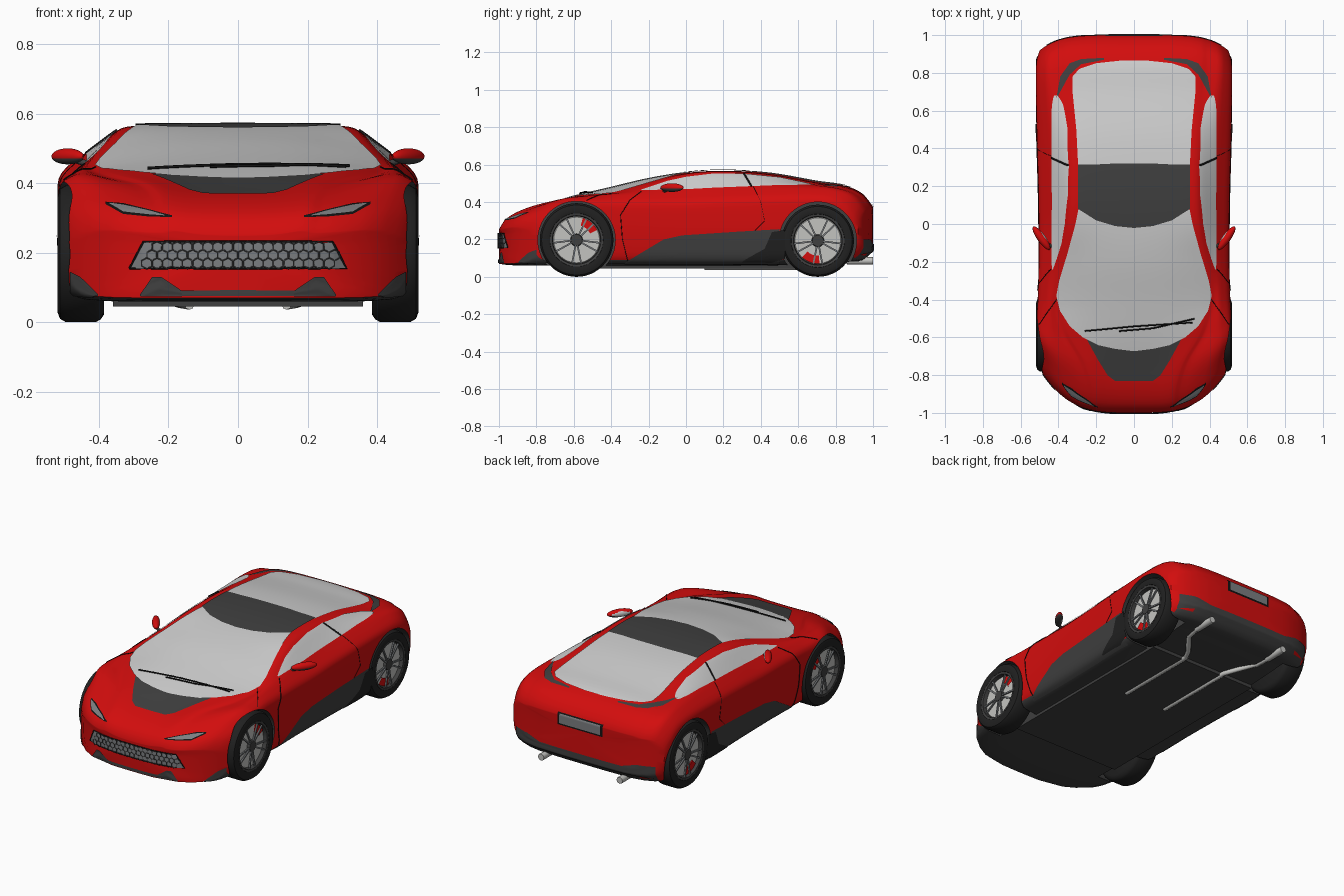
import bpy, bmesh, math
from mathutils import Vector, Matrix
from mathutils.bvhtree import BVHTree

if "Cube" in bpy.data.objects:
    bpy.data.objects.remove(bpy.data.objects["Cube"])


def material(name, *rgb):
    m = bpy.data.materials.new(name)
    m.use_nodes = True
    m.diffuse_color = (*rgb, 1)
    m.node_tree.nodes["Principled BSDF"].inputs["Base Color"].default_value = (*rgb, 1)
    return m


RED = material("red paint", .65, .004, .004)
DARK = material("dark grey trim", .05, .05, .05)
GLASS = material("pale glass", .62, .62, .62)
BLACK = material("black seam", .006, .006, .006)
TYRE = material("tyre rubber", .015, .015, .015)
SILVER = material("silver metal", .55, .55, .53)
GREY = material("mid grey", .2, .21, .22)


def finish(bm, name, *mats):
    bmesh.ops.recalc_face_normals(bm, faces=bm.faces)
    me = bpy.data.meshes.new(name)
    bm.to_mesh(me)
    bm.free()
    ob = bpy.data.objects.new(name, me)
    bpy.context.collection.objects.link(ob)
    for m in mats:
        me.materials.append(m)
    smooth(ob)
    return ob


def smooth(ob):
    bpy.ops.object.select_all(action='DESELECT')
    ob.select_set(True)
    bpy.context.view_layer.objects.active = ob
    bpy.ops.object.shade_smooth_by_angle(angle=math.radians(35))


# Body stations: y, sill z, shoulder z, half width, belt x, belt z, rail x, rail z, crown z
STATIONS = [
    (-1, .07, .25, .49, .40, .27, .22, .265, .25),
    (-.97, .065, .30, .50, .41, .315, .23, .31, .30),
    (-.88, .06, .35, .51, .43, .365, .24, .36, .35),
    (-.75, .06, .40, .517, .45, .42, .28, .40, .388),
    (-.6, .06, .41, .517, .45, .435, .37, .425, .43),
    (-.4, .06, .41, .51, .45, .445, .41, .45, .478),
    (-.2, .06, .41, .505, .45, .45, .38, .50, .525),
    (0, .06, .41, .505, .44, .46, .345, .55, .556),
    (.2, .06, .42, .508, .44, .47, .335, .563, .567),
    (.45, .06, .43, .515, .44, .485, .34, .545, .553),
    (.7, .07, .435, .52, .45, .485, .36, .50, .51),
    (.86, .08, .42, .52, .46, .465, .38, .475, .485),
    (.95, .09, .38, .515, .46, .425, .38, .435, .44),
    (1, .14, .33, .50, .45, .36, .38, .37, .375)]


def station(s):
    """Smooth interpolation of the station table."""
    k = max(i for i in range(len(STATIONS) - 1) if STATIONS[i][0] <= s)
    a, b = STATIONS[k], STATIONS[k + 1]
    p, q = STATIONS[max(k - 1, 0)], STATIONS[min(k + 2, len(STATIONS) - 1)]
    h = b[0] - a[0]
    t = (s - a[0]) / h
    out = []
    for i in range(1, len(a)):
        m0 = (b[i] - p[i]) / (b[0] - p[0]) * h
        m1 = (q[i] - a[i]) / (q[0] - a[0]) * h
        d = b[i] - a[i]
        out.append(a[i] + t * (m0 + t * (3 * d - 2 * m0 - m1 + t * (m0 + m1 - 2 * d))))
    return out


def section(s):
    zb, zs, w, xb, zbelt, xr, zr, zc = station(s)
    half = [(w - .07, zb), (w - .015, zb + .03), (w, (zb + zs) / 2), (w, zs - .03), (w - .015, zs),
            (xb, zbelt), (xr + .01, zr - .008), (xr - .025, zr + .002), (xr * .5, zr + .8 * (zc - zr))]
    ring = half + [(0, zc)] + [(-x, z) for x, z in reversed(half)] + [(0, zb)]
    for _ in range(2):
        ring = [(p[0] * (1 - f) + q[0] * f, p[1] * (1 - f) + q[1] * f)
                for p, q in zip(ring, ring[1:] + ring[:1]) for f in (.2, .8)]
    return ring


def bow(s, x):
    """Rounds the nose and tail in plan."""
    a = abs(x) / .51
    return .25 * max(0, (-.4 - s) / .6) * a ** 3.5 - .09 * max(0, (s - .7) / .3) * a ** 5


# Body shell, closed at both ends with shrinking rings
bm = bmesh.new()
N = 80
levels = [(-1, k) for k in (.04, .3, .55, .8, .93)] + [(-1 + 2 * i / N, 1) for i in range(N + 1)]
levels += [(1, k) for k in (.93, .8, .55, .3, .04)]
rings = []
for s, k in levels:
    pts = section(s)
    mid = sum(z for x, z in pts) / len(pts)
    rings.append([bm.verts.new((x * k, s + bow(s, x * k), mid + (z - mid) * k)) for x, z in pts])
for r0, r1 in zip(rings, rings[1:]):
    for i in range(len(r0)):
        bm.faces.new((r0[i], r0[i - 1], r1[i - 1], r1[i]))
bm.faces.new(rings[0])
bm.faces.new(rings[-1])
bmesh.ops.recalc_face_normals(bm, faces=bm.faces)
for f in bm.faces:
    f.material_index = int(f.normal.z < -.6 and f.calc_center_median().z < .16)
skin = BVHTree.FromBMesh(bm)
body = finish(bm, "body_shell", RED, DARK)

# Wheel arches
AXLES = {"front": (-.585, .197, 50), "rear": (.705, .193, 250)}
for y, z, _ in AXLES.values():
    for side in (-1, 1):
        bm = bmesh.new()
        bmesh.ops.create_cone(bm, cap_ends=True, segments=64, radius1=.207, radius2=.207, depth=.3,
                              matrix=Matrix.Translation((side * .51, y, z)) @ Matrix.Rotation(math.pi / 2, 4, 'Y'))
        for f in bm.faces:
            f.material_index = 1
        cutter = finish(bm, "arch_cutter", RED, DARK)
        mod = body.modifiers.new("arch", 'BOOLEAN')
        mod.object, mod.operation, mod.solver = cutter, 'DIFFERENCE', 'EXACT'
        bpy.context.view_layer.objects.active = body
        bpy.ops.object.modifier_apply(modifier="arch")
        bpy.data.objects.remove(cutter)
smooth(body)

# Projection onto the shell: each entry gives a ray start and direction
RAYS = {"top": lambda u, v: ((v, u, 2), (0, 0, -1)), "across": lambda u, v: ((u, v, 2), (0, 0, -1)),
        "side": lambda u, v: ((2, u, v), (-1, 0, 0)), "front": lambda u, v: ((u, -2, v), (0, 1, 0)),
        "back": lambda u, v: ((u, 2, v), (0, -1, 0))}


def project(view, u, v, lift):
    start, way = map(Vector, RAYS[view](u, v))
    p, n, _, _ = skin.ray_cast(start, way)
    if p is None:
        p, n, _, _ = skin.find_nearest(start + way * 2)
    return p + (n if n.dot(way) < 0 else -n) * lift


def plate(name, mat, view, rows, lift=.004, pair=False):
    """Thin panel on the shell; rows are (u, low v, high v)."""
    for side in ((1, -1) if pair else (1,)):
        bm = bmesh.new()
        lines = [[a[i] + (b[i] - a[i]) * t / 5 for i in range(3)]
                 for a, b in zip(rows, rows[1:]) for t in range(5)] + [rows[-1]]
        grid = []
        for u, lo, hi in lines:
            pts = [project(view, u, lo + (hi - lo) * j / 16, lift) for j in range(17)]
            grid.append([bm.verts.new((p.x * side, p.y, p.z)) for p in pts])
        for a, b in zip(grid, grid[1:]):
            for j in range(16):
                bm.faces.new((a[j], a[j + 1], b[j + 1], b[j]))
        ob = finish(bm, name, mat)
        # face outwards
        f = ob.data.polygons[len(ob.data.polygons) // 2]
        way = Vector(RAYS[view](0, 0)[1])
        if f.normal.dot(Vector((way.x * side, way.y, way.z))) > 0:
            ob.data.flip_normals()


def tubes(name, mat, paths, r):
    cu = bpy.data.curves.new(name, 'CURVE')
    cu.dimensions, cu.bevel_depth, cu.bevel_resolution, cu.use_fill_caps = '3D', r, 2, True
    for path in paths:
        sp = cu.splines.new('POLY')
        sp.points.add(len(path) - 1)
        for pt, p in zip(sp.points, path):
            pt.co = (*p, 1)
    cu.materials.append(mat)
    bpy.context.collection.objects.link(bpy.data.objects.new(name, cu))


def seam(name, view, pts, r=.002, lift=.002, pair=True):
    path = [project(view, a[0] + (b[0] - a[0]) * t / 8, a[1] + (b[1] - a[1]) * t / 8, lift)
            for a, b in zip(pts, pts[1:]) for t in range(9)]
    both = [path, [(-p.x, p.y, p.z) for p in path]]
    tubes(name, BLACK, both if pair else both[:1], r)


def even(*rows):
    return [(u, -w, w) for u, w in rows]


# Glass and roof
plate("hood_vent", DARK, "top", even((-.83, .1), (-.8, .14), (-.72, .19), (-.61, .25)), .003)
plate("windscreen", GLASS, "top", even((-.67, .02), (-.66, .1), (-.64, .19), (-.6, .27), (-.54, .34), (-.46, .39),
                                       (-.38, .41), (-.3, .395), (-.15, .35), (0, .31), (.1, .29)), .005)
plate("rear_window", GLASS, "top", even((.3, .295), (.5, .305), (.7, .325), (.78, .325), (.82, .29), (.85, .2),
                                        (.865, .06)), .005)
plate("roof_panel", DARK, "across", [(-.295, .08, .315), (-.2, .02, .315), (-.1, -.01, .32), (0, -.02, .32),
                                     (.1, -.01, .32), (.2, .02, .315), (.295, .08, .315)], .007)
plate("side_window", GLASS, "side", [(-.24, .46, .463), (-.1, .464, .51), (0, .466, .532), (.15, .474, .55),
                                     (.3, .48, .55), (.5, .488, .53), (.62, .489, .505), (.68, .489, .491)], .004, True)
seam("window_divider", "side", [(.31, .548), (.35, .482)], .005, .004)

# Side trim and shut lines
plate("side_skirt", DARK, "side", [(-.33, .07, .075), (-.22, .07, .14), (-.12, .07, .2), (-.02, .07, .222),
                                   (.25, .07, .24), (.5, .07, .255)], .004, True)
plate("side_scoop", TYRE, "side", [(.3, .08, .085), (.42, .08, .15), (.46, .08, .24), (.53, .1, .25)], .006, True)
seam("door_seam", "side", [(-.31, .08), (-.34, .2), (-.35, .33), (-.3, .41), (-.24, .455)])
seam("rear_door_seam", "side", [(.36, .24), (.42, .3), (.4, .4), (.36, .48)], .001)
seam("hood_seam", "across", [(.41, -.4), (.46, -.47), (.5, -.53)])

# Front details
plate("headlight_frame", BLACK, "front", [(.19, .302, .306), (.25, .302, .322), (.33, .31, .341), (.38, .338, .345)],
      .002, True)
plate("headlight", GREY, "front", [(.21, .304, .307), (.25, .306, .318), (.33, .315, .336), (.37, .338, .341)],
      .005, True)
plate("grille", GREY, "front", [(-.31, .155, .158), (-.27, .155, .23), (.27, .155, .23), (.31, .155, .158)])
cells = []
for row in range(3):
    for i in range(-9 + row // 2, 10 - row // 2):
        cx, cz = (i + .5 * (row % 2)) * .029, .169 + row * .024
        if abs(cx) < .28:
            cells.append([project("front", cx + .016 * math.sin(a * math.pi / 3), cz + .016 * math.cos(a * math.pi / 3),
                                  .005) for a in range(7)])
tubes("grille_mesh", DARK, cells, .002)
seam("grille_frame", "front", [(-.31, .155), (-.27, .232), (.27, .232), (.31, .155), (-.31, .155)], .003, .004, False)
plate("corner_splitter", DARK, "front", [(.4, .075, .08), (.45, .075, .13), (.48, .08, .145)], .004, True)
plate("chin_fin", DARK, "front", [(.16, .075, .09), (.22, .075, .13), (.245, .075, .13), (.28, .075, .08)], .005, True)
plate("chin_strip", DARK, "front", [(-.2, .075, .092), (.2, .075, .092)])
for pts in ([(-.26, -.565), (0, -.54), (.31, -.52)], [(-.08, -.565), (.1, -.55), (.32, -.5)]):
    seam("wiper", "across", pts, .004, .01, False)

# Rear details
plate("tail_light", DARK, "across", [(.16, .868, .878), (.28, .845, .872), (.34, .79, .85), (.39, .7, .78),
                                     (.41, .66, .67)], .004, True)
plate("rear_valance", DARK, "back", [(-.46, .12, .2), (-.36, .13, .2), (-.27, .13, .175), (.27, .13, .175),
                                     (.36, .13, .2), (.46, .12, .2)])
plate("plate_frame", BLACK, "back", [(-.15, .315, .385), (.15, .315, .385)], .003)
plate("number_plate", GREY, "back", [(-.135, .325, .378), (.135, .325, .378)], .006)

# Underbody and exhausts
bm = bmesh.new()
bmesh.ops.create_cube(bm, size=1, matrix=Matrix.Translation((0, 0, .06)) @ Matrix.Diagonal((.72, 1.2, .03, 1)))
finish(bm, "floor_pan", DARK)
run = [(.14, .1, .05), (.14, .62, .05), (.17, .68, .055), (.25, .78, .08), (.26, .86, .085)]
tubes("exhaust_pipe", SILVER, [[(m * x, y, z) for x, y, z in run] for m in (1, -1)], .014)
tubes("exhaust_tip", SILVER, [[(m * .26, .86, .085), (m * .26, 1, .085)] for m in (1, -1)], .02)


def lathe(name, mat, profile, side, y, z, start=0, sweep=360):
    """Spin an (x, radius) profile about the axle."""
    bm = bmesh.new()
    n = 48 if sweep == 360 else 10
    angles = [math.radians(start + sweep * i / n) for i in range(n + 1)]
    cols = [[bm.verts.new((side * x, y + r * math.cos(a), z + r * math.sin(a))) for x, r in profile] for a in angles]
    for a, b in zip(cols, cols[1:]):
        for j in range(len(profile) - 1):
            bm.faces.new((a[j], a[j + 1], b[j + 1], b[j]))
    bmesh.ops.remove_doubles(bm, verts=bm.verts, dist=.0001)
    return finish(bm, name, mat)


# Wheels
for axle, (y, z, brake) in AXLES.items():
    for side, word in ((1, "left"), (-1, "right")):
        tag = f"{axle}_{word}_"
        lathe(tag + "tyre", TYRE, [(.385, 0), (.385, .17), (.395, z - .008), (.41, z), (.495, z), (.512, z - .01),
                                   (.519, .165), (.514, .143), (.485, .138), (.485, 0)], side, y, z)
        lathe(tag + "rim_ring", DARK, [(.487, .126), (.512, .13), (.514, .142), (.487, .143)], side, y, z)
        lathe(tag + "brake_disc", SILVER, [(.486, .127), (.492, .122), (.492, 0)], side, y, z)
        lathe(tag + "hub", DARK, [(.49, .034), (.508, .03), (.508, 0)], side, y, z)
        lathe(tag + "caliper", RED, [(.49, .08), (.498, .08), (.498, .122), (.49, .122)], side, y, z, brake - 24, 48)
        bm = bmesh.new()
        for i in range(10):
            turn = Matrix.Rotation(math.radians(36 * i + (7 if i % 2 else -7)), 4, 'X')
            bmesh.ops.create_cube(bm, size=1, matrix=Matrix.Translation((side * .502, y, z)) @ turn
                                  @ Matrix.Translation((0, .078, 0)) @ Matrix.Diagonal((.008, .1, .009, 1)))
        finish(bm, tag + "spokes", GREY)

# Door mirrors
for side in (1, -1):
    bm = bmesh.new()
    bmesh.ops.create_uvsphere(bm, u_segments=24, v_segments=12, radius=1)
    bm.normal_update()
    for f in bm.faces:
        f.material_index = 2 if f.normal.y > .75 else int(f.normal.z < -.3)
    bm.transform(Matrix.Translation((side * .49, -.075, .477)) @ Matrix.Rotation(side * .95, 4, 'Z')
                 @ Matrix.Diagonal((.075, .022, .023, 1)))
    finish(bm, "door_mirror", RED, DARK, GLASS)
tubes("mirror_stalk", DARK, [[(m * .43, -.12, .455), (m * .475, -.1, .468)] for m in (1, -1)], .009)
